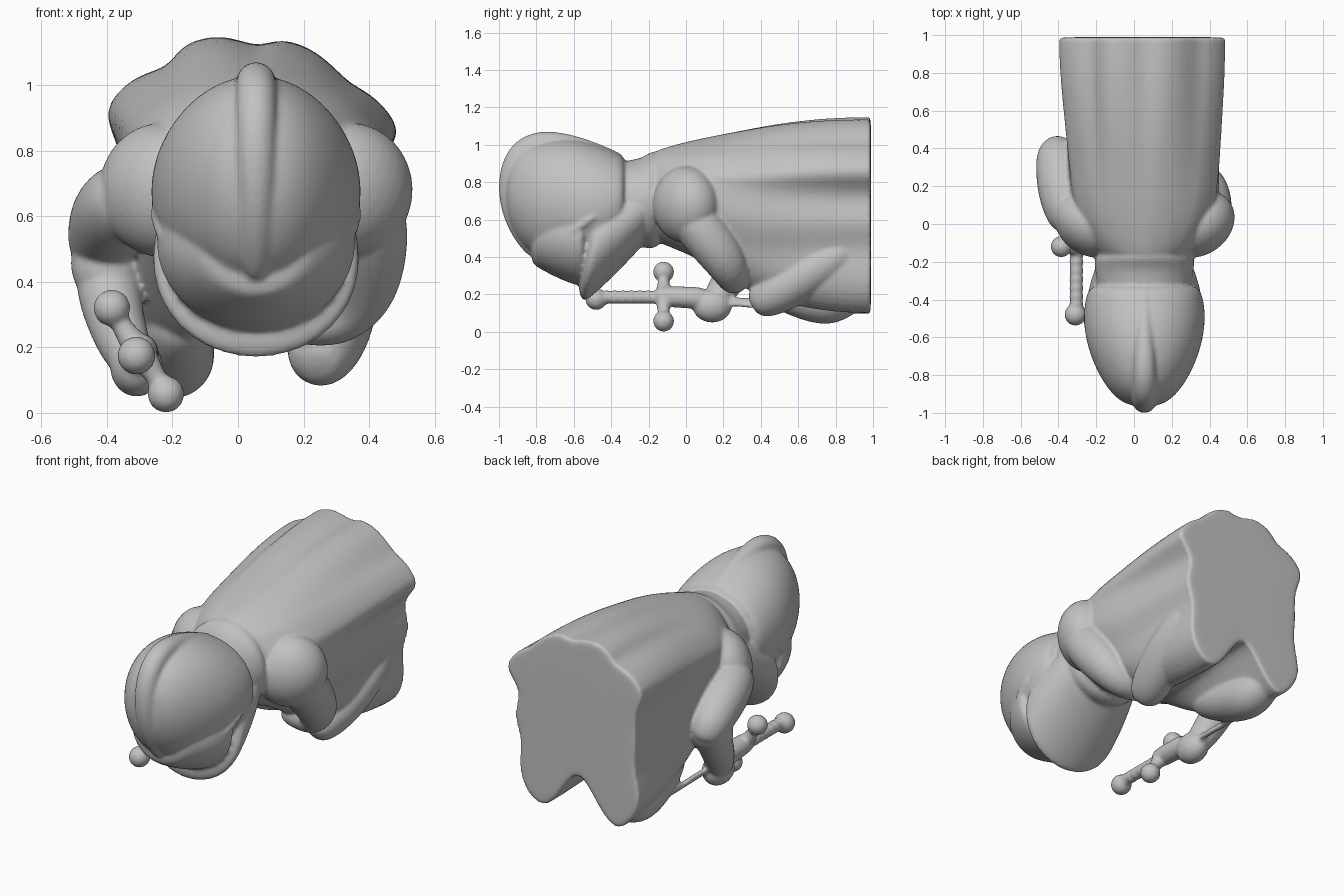
import bpy, math
from mathutils import Vector

if "Cube" in bpy.data.objects:
    bpy.data.objects.remove(bpy.data.objects["Cube"])

stone = bpy.data.materials.new("plain_grey")
stone.use_nodes = True
GREY = (0.54, 0.54, 0.54, 1)
stone.diffuse_color = GREY
stone.node_tree.nodes["Principled BSDF"].inputs["Base Color"].default_value = GREY
MID = 0.055  # centre line of the figure


def make(name, rings, levels=2):
    """Skin a list of equal-length rings, cap both ends and smooth."""
    n = len(rings[0])
    verts = [p for ring in rings for p in ring]
    faces = [(r * n + i, r * n + (i + 1) % n, (r + 1) * n + (i + 1) % n, (r + 1) * n + i)
             for r in range(len(rings) - 1) for i in range(n)]
    faces += [tuple(reversed(range(n))), tuple(range(len(verts) - n, len(verts)))]
    mesh = bpy.data.meshes.new(name)
    mesh.from_pydata(verts, [], faces)
    ob = bpy.data.objects.new(name, mesh)
    bpy.context.collection.objects.link(ob)
    mesh.materials.append(stone)
    bpy.ops.object.select_all(action="DESELECT")
    ob.select_set(True)
    bpy.context.view_layer.objects.active = ob
    bpy.ops.object.mode_set(mode="EDIT")
    bpy.ops.mesh.select_all(action="SELECT")
    bpy.ops.mesh.normals_make_consistent(inside=False)
    bpy.ops.object.mode_set(mode="OBJECT")
    sub = ob.modifiers.new("smooth", "SUBSURF")
    sub.levels = sub.render_levels = levels
    return ob


def shell(name, stations, n=20, slant=0.0):
    """Elliptical sections along y: (y, low z, high z, half width)."""
    rings = []
    for y, lo, hi, rx in stations:
        turn = [math.tau * i / n for i in range(n)]
        rings.append([(MID + rx * math.cos(a), y + slant * math.sin(a),
                       (lo + hi) / 2 + (hi - lo) / 2 * math.sin(a)) for a in turn])
    return make(name, rings)


def limb(name, path, n=10, flat=1.0, levels=2):
    """Tapered tube through (x, y, z, radius) with rounded ends."""
    pts = [Vector(p[:3]) for p in path]
    rad = [p[3] for p in path]
    d0, d1 = (pts[0] - pts[1]).normalized(), (pts[-1] - pts[-2]).normalized()
    pts = [pts[0] + d0 * rad[0] * 0.7] + pts + [pts[-1] + d1 * rad[-1] * 0.7]
    rad = [rad[0] * 0.6] + rad + [rad[-1] * 0.6]
    rings, side = [], None
    for i, p in enumerate(pts):
        d = (pts[min(i + 1, len(pts) - 1)] - pts[max(i - 1, 0)]).normalized()
        side = side or d.orthogonal()
        side = (side - d * side.dot(d)).normalized()
        up = d.cross(side)
        rings.append([p + rad[i] * (side * math.cos(math.tau * k / n) * flat
                                    + up * math.sin(math.tau * k / n)) for k in range(n)])
    return make(name, rings, levels)


def ball(name, centre, size):
    bpy.ops.mesh.primitive_uv_sphere_add(segments=32, ring_count=20, location=centre)
    ob = bpy.context.object
    ob.name = name
    ob.scale = size if isinstance(size, tuple) else (size,) * 3
    ob.data.materials.append(stone)
    return ob


def fuse(name, parts, voxel):
    """Merge overlapping parts into one sculpted skin."""
    bpy.ops.object.select_all(action="DESELECT")
    for ob in parts:
        ob.select_set(True)
    bpy.context.view_layer.objects.active = parts[0]
    bpy.ops.object.convert(target="MESH")
    bpy.ops.object.join()
    ob = bpy.context.object
    ob.name = name
    bpy.ops.object.transform_apply(location=True, rotation=True, scale=True)
    skin = ob.modifiers.new("skin", "REMESH")
    skin.mode, skin.voxel_size, skin.use_smooth_shade = "VOXEL", voxel, True
    relax = ob.modifiers.new("relax", "SMOOTH")
    relax.factor, relax.iterations = 0.5, 2


# Cloak and robe: round at the neck, blending into the folded hem outline
hem = [(.515, .86), (.405, .98), (.34, 1.0), (.255, 1.1), (.13, 1.15), (.06, 1.11), (-.04, 1.16),
       (-.175, 1.13), (-.21, 1.05), (-.315, 1.035), (-.43, .92), (-.345, .8), (-.36, .6), (-.34, .45),
       (-.4, .28), (-.33, .155), (-.225, .055), (-.1, .195), (.02, .4), (.14, .195), (.25, .06),
       (.39, .165), (.41, .33), (.385, .45), (.45, .58), (.4, .7), (.435, .78)]
body = [(-.19, .5, .95, .2, 0), (-.16, .48, .97, .25, 0), (-.05, .44, 1.0, .34, .03),
        (.1, .39, 1.03, .4, .1), (.3, .27, 1.05, .42, .33), (.5, .21, 1.08, .42, .6),
        (.75, .16, 1.12, .43, .9), (.93, .14, 1.14, .43, 1), (.985, .14, 1.14, .43, .99),
        (.99, .14, 1.14, .43, .975)]
rings = []
for y, lo, hi, rx, t in body:
    ring = []
    for hx, hz in hem:
        a = math.atan2(hz - .65, hx - MID)
        ex, ez = MID + rx * math.cos(a), (lo + hi) / 2 + (hi - lo) / 2 * math.sin(a)
        ring.append((ex + (hx - ex) * t, y, ez + (hz - ez) * t))
    rings.append(ring)
figure = [make("cloak_and_robe", rings)]

# Robe over the legs
figure += [
    limb("left_thigh", [(.25, .42, .175, .115), (.28, .54, .24, .13), (.31, .7, .34, .13), (.31, .85, .43, .11)]),
    limb("right_thigh", [(-.18, .42, .27, .11), (-.2, .6, .2, .135), (-.2, .77, .15, .14), (-.22, .88, .2, .11)])]

# Shoulder plates
for side, name in ((1, "left"), (-1, "right")):
    plate = ball(name + "_shoulder", (MID + side * .285, 0, .68), (.205, .165, .205))
    plate.rotation_euler = (0, side * .5, side * .6)
    figure.append(plate)

# Arms
figure += [
    limb("left_arm", [(.385, .03, .62, .14), (.39, .13, .49, .14), (.375, .23, .35, .115),
                      (.3, .26, .275, .09), (.17, .26, .28, .075)]),
    limb("right_upper_arm", [(-.345, .05, .65, .135), (-.385, .2, .6, .14), (-.405, .34, .53, .125),
                             (-.405, .38, .48, .11)]),
    limb("right_forearm", [(-.395, .36, .48, .11), (-.395, .28, .36, .105), (-.365, .21, .25, .09),
                           (-.33, .16, .17, .08)]),
    limb("right_cuff", [(-.395, .36, .5, .125), (-.395, .3, .42, .125)]),
    ball("right_hand", (-.31, .14, .14), (.08, .105, .09))]

# Collar and helmet
head = [
    shell("collar", [(-.4, .48, .9, .24), (-.31, .47, .92, .255), (-.24, .45, .93, .265),
                     (-.19, .44, .965, .27), (-.16, .45, .97, .25), (-.13, .47, .95, .22)]),
    shell("helmet_dome", [(-.965, .66, .82, .06), (-.94, .56, .9, .13), (-.87, .44, .99, .2),
                          (-.76, .375, 1.03, .265), (-.62, .33, 1.04, .315), (-.48, .33, 1.01, .33),
                          (-.36, .42, .96, .31), (-.31, .5, .93, .27)]),
    shell("face", [(-.83, .37, .6, .12), (-.8, .345, .66, .19), (-.69, .285, .74, .275),
                   (-.58, .24, .8, .31), (-.52, .24, .82, .315)]),
    shell("cheek_guard", [(-.545, .25, .52, .17), (-.54, .2, .6, .25), (-.52, .155, .7, .31),
                          (-.48, .18, .76, .325), (-.34, .31, .82, .3), (-.23, .43, .85, .265),
                          (-.19, .47, .84, .24)], slant=.03)]

# Brim band over the face, swept round the front
brim = [(-.3, -.49, .62), (-.295, -.56, .57), (-.25, -.67, .49), (-.13, -.78, .42), (0, -.815, .395)]
brim += [(-x, y, z) for x, y, z in reversed(brim[:-1])]
head.append(limb("helmet_brim", [(x + MID, y, z, .025) for x, y, z in brim]))

# Crest following the helmet's mid line
crest = [(-.36, .935, .025), (-.52, .985, .045), (-.68, 1.015, .06), (-.8, 1.015, .065), (-.89, .965, .065),
         (-.935, .87, .065), (-.945, .75, .065), (-.925, .63, .06), (-.875, .52, .055), (-.82, .44, .045)]
head.append(limb("helmet_crest", [(MID, y, z, r) for y, z, r in crest]))

# Sword: pommel, ringed grip, cross guard, hand block and blade
sword = [
    ball("pommel", (-.31, -.48, .175), .058),
    limb("grip", [(-.305, -.45 + .0225 * i, .185, .045 if i % 2 else .03) for i in range(15)], levels=1),
    limb("cross_guard", [(-.38, -.12, .31, .03), (-.34, -.12, .24, .035), (-.3, -.12, .19, .055),
                         (-.265, -.12, .135, .035), (-.225, -.12, .065, .03)]),
    ball("upper_guard_knob", (-.385, -.12, .32), .056),
    ball("lower_guard_knob", (-.22, -.12, .057), .056),
    limb("sword_socket", [(-.3, -.13, .19, .06), (-.3, -.02, .185, .06), (-.3, .08, .18, .065)]),
    limb("blade", [(-.3, .1, .17, .035), (-.28, .5, .145, .035), (-.26, .92, .12, .03)], flat=.5)]

fuse("armoured_figure", figure + head + sword, 0.011)
